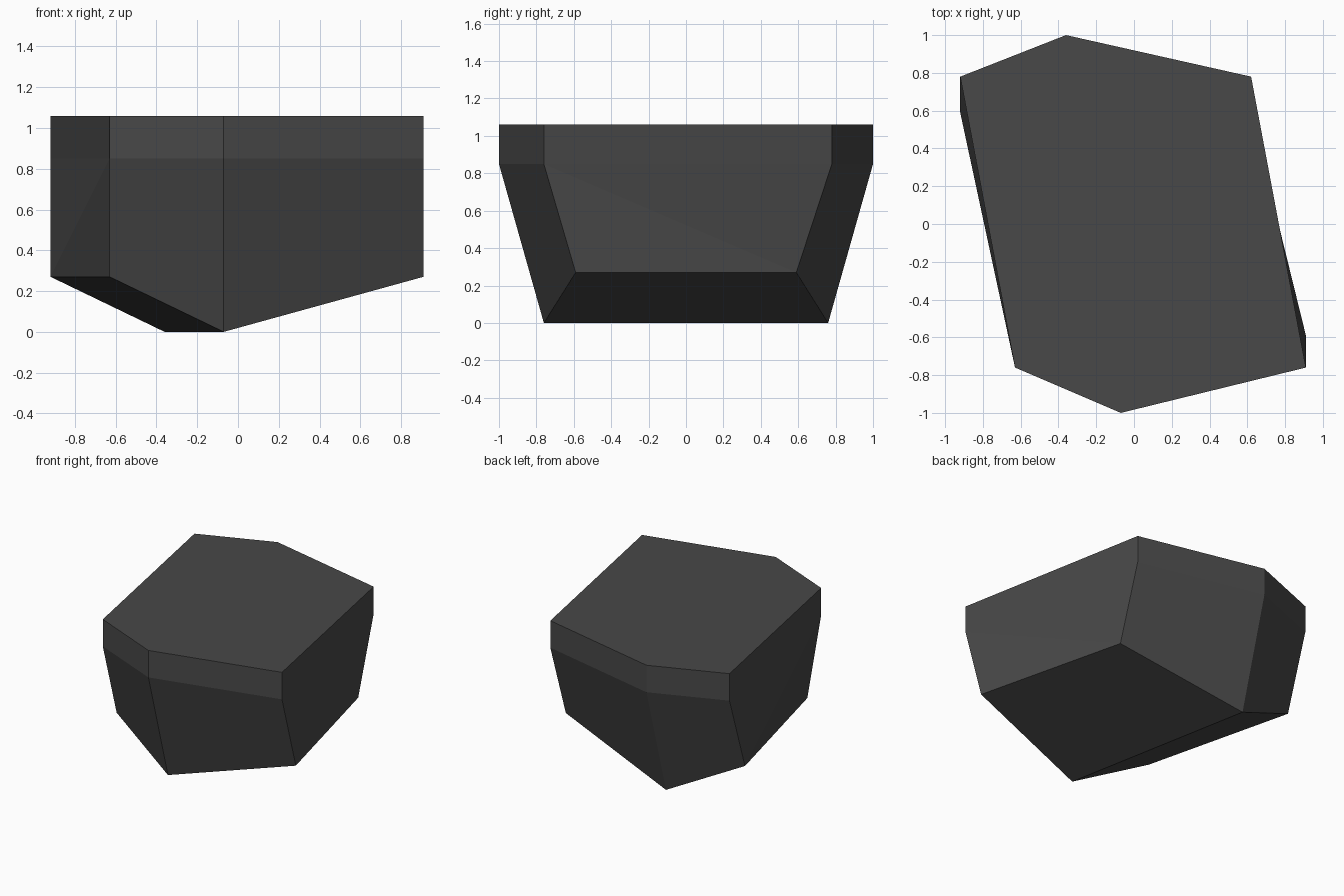
import bpy
import bmesh

cube = bpy.data.objects.get("Cube")
if cube:
    bpy.data.objects.remove(cube, do_unlink=True)

# Dark stone colour
stone = bpy.data.materials.new("dark grey stone")
stone.use_nodes = True
colour = (0.065, 0.065, 0.065, 1)
stone.diffuse_color = colour
stone.node_tree.nodes["Principled BSDF"].inputs["Base Color"].default_value = colour

TOP, BAND, LOW = 1.06, 0.85, 0.27
SHEAR = -0.29  # sideways offset of the back end

bm = bmesh.new()


def make_end(side, shift):
    """One pointed end: left, centre and right columns from rim to keel."""
    shoulder = 0.76 if side < 0 else 0.78
    columns = []
    for x, y, low_y, low_z in ((-0.63, shoulder, 0.59, LOW),
                               (-0.07, 1.0, 0.76, 0),
                               (0.91, shoulder, 0.59, LOW)):
        points = ((y, TOP), (y, BAND), (low_y, low_z))
        columns.append([bm.verts.new((x + shift, side * py, z)) for py, z in points])
    # Upright rim band and sloping lower facets
    for a, b in zip(columns, columns[1:]):
        for row in range(2):
            bm.faces.new((a[row], b[row], b[row + 1], a[row + 1]))
    return columns


front = make_end(-1, 0)
back = make_end(1, SHEAR)

# Flat top
bm.faces.new([c[0] for c in front] + [c[0] for c in reversed(back)])

# Long sides: rim strip above a slightly twisted panel
for i in (0, 2):
    f, b = front[i], back[i]
    bm.faces.new((f[0], b[0], b[1], f[1]))
    bm.faces.new((f[1], b[1], b[2]))
    bm.faces.new((f[1], b[2], f[2]))

# Underside slopes meeting at the keel
for i in range(2):
    bm.faces.new((front[i][2], front[i + 1][2], back[i + 1][2], back[i][2]))

bmesh.ops.recalc_face_normals(bm, faces=bm.faces)
mesh = bpy.data.meshes.new("faceted_rock")
bm.to_mesh(mesh)
bm.free()
mesh.materials.append(stone)
rock = bpy.data.objects.new("faceted_rock", mesh)
bpy.context.collection.objects.link(rock)
